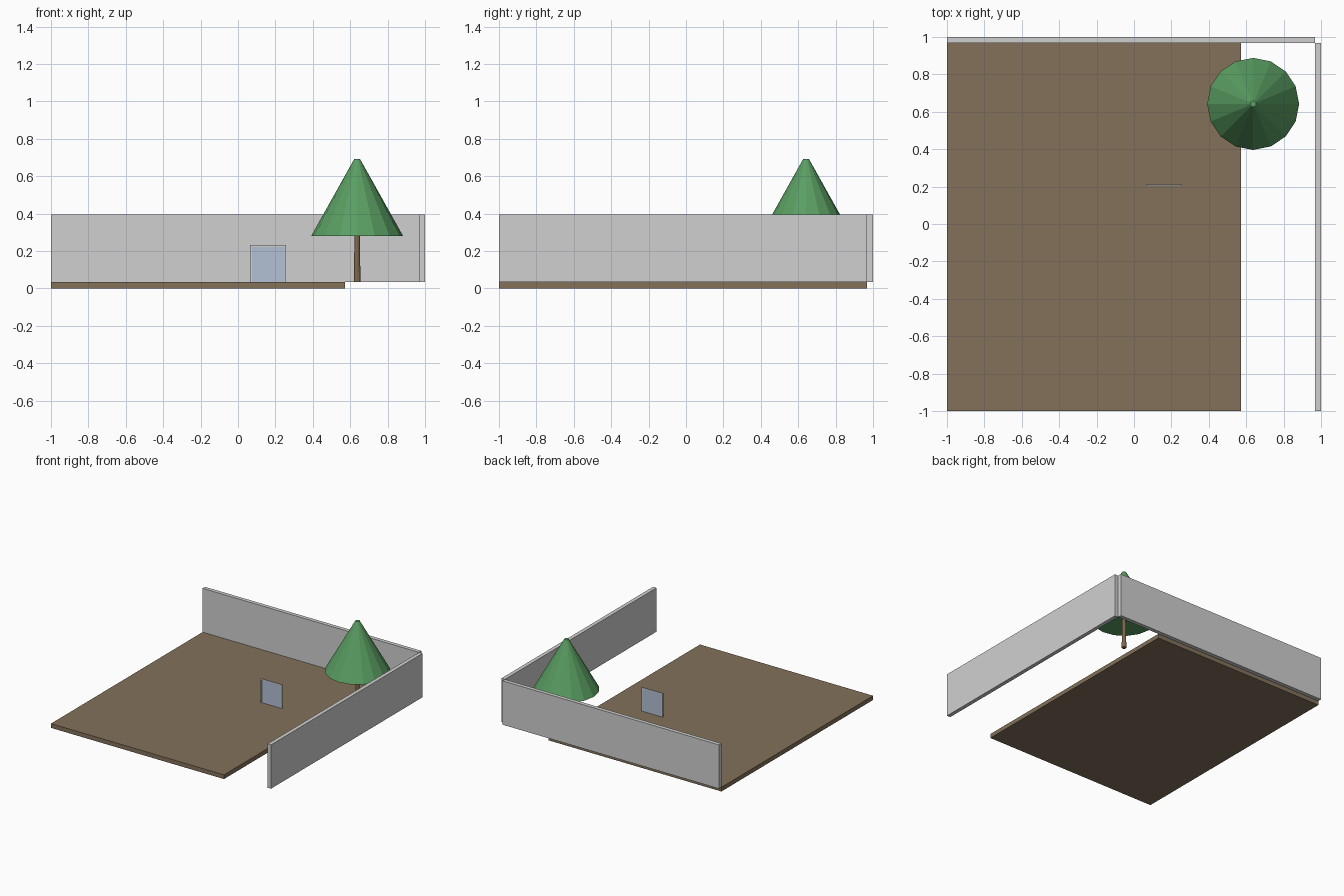
import bpy

if "Cube" in bpy.data.objects:
    bpy.data.objects.remove(bpy.data.objects["Cube"])


def material(name, rgb):
    """Flat colour given as 0-255 sRGB, stored as linear."""
    m = bpy.data.materials.new(name)
    lin = [((c / 255 + 0.055) / 1.055) ** 2.4 for c in rgb]
    m.diffuse_color = (*lin, 1)
    m.use_nodes = True
    m.node_tree.nodes["Principled BSDF"].inputs["Base Color"].default_value = m.diffuse_color
    return m


grey = material("wall grey", (208, 208, 208))
brown = material("earth brown", (131, 113, 90))
bark = material("bark brown", (128, 104, 78))
green = material("leaf green", (90, 158, 98))
glass = material("glass blue", (178, 193, 211))


def box(name, low, high, mat):
    bpy.ops.mesh.primitive_cube_add(
        size=1, location=[(a + b) / 2 for a, b in zip(low, high)])
    ob = bpy.context.object
    ob.name = name
    ob.scale = [b - a for a, b in zip(low, high)]
    bpy.ops.object.transform_apply(location=False, rotation=False, scale=True)
    ob.data.materials.append(mat)
    return ob


def cone(name, sides, r_low, r_high, z_low, z_high, mat):
    bpy.ops.mesh.primitive_cone_add(
        vertices=sides, radius1=r_low, radius2=r_high, depth=z_high - z_low,
        location=(0.637, 0.642, (z_low + z_high) / 2))
    ob = bpy.context.object
    ob.name = name
    ob.data.materials.append(mat)
    return ob


BASE, TOP, INNER = 0.035, 0.395, 0.968

# ground slab and the two boundary walls
box("floor_slab", (-1, -1, 0), (0.573, INNER, BASE), brown)
box("back_wall", (-1, INNER, BASE), (INNER, 1, TOP), grey)
box("side_wall", (INNER, -1, BASE), (1, INNER, TOP), grey)

# free-standing glass panel with a slim frame
x0, x1, z1, t = 0.065, 0.257, 0.231, 0.009
y0, y1 = 0.202, 0.21
box("window_pane", (x0 + t, y0 + 0.001, BASE), (x1 - t, y1 - 0.001, z1 - t), glass)
for side, x in (("left", x0), ("right", x1 - t)):
    box("window_frame_" + side, (x, y0, BASE), (x + t, y1, z1 - t), grey)
box("window_frame_top", (x0, y0, z1 - t), (x1, y1, z1), grey)

# tree
cone("tree_trunk", 12, 0.018, 0.014, BASE, 0.281, bark)
cone("tree_crown", 16, 0.246, 0.016, 0.28, 0.691, green)
